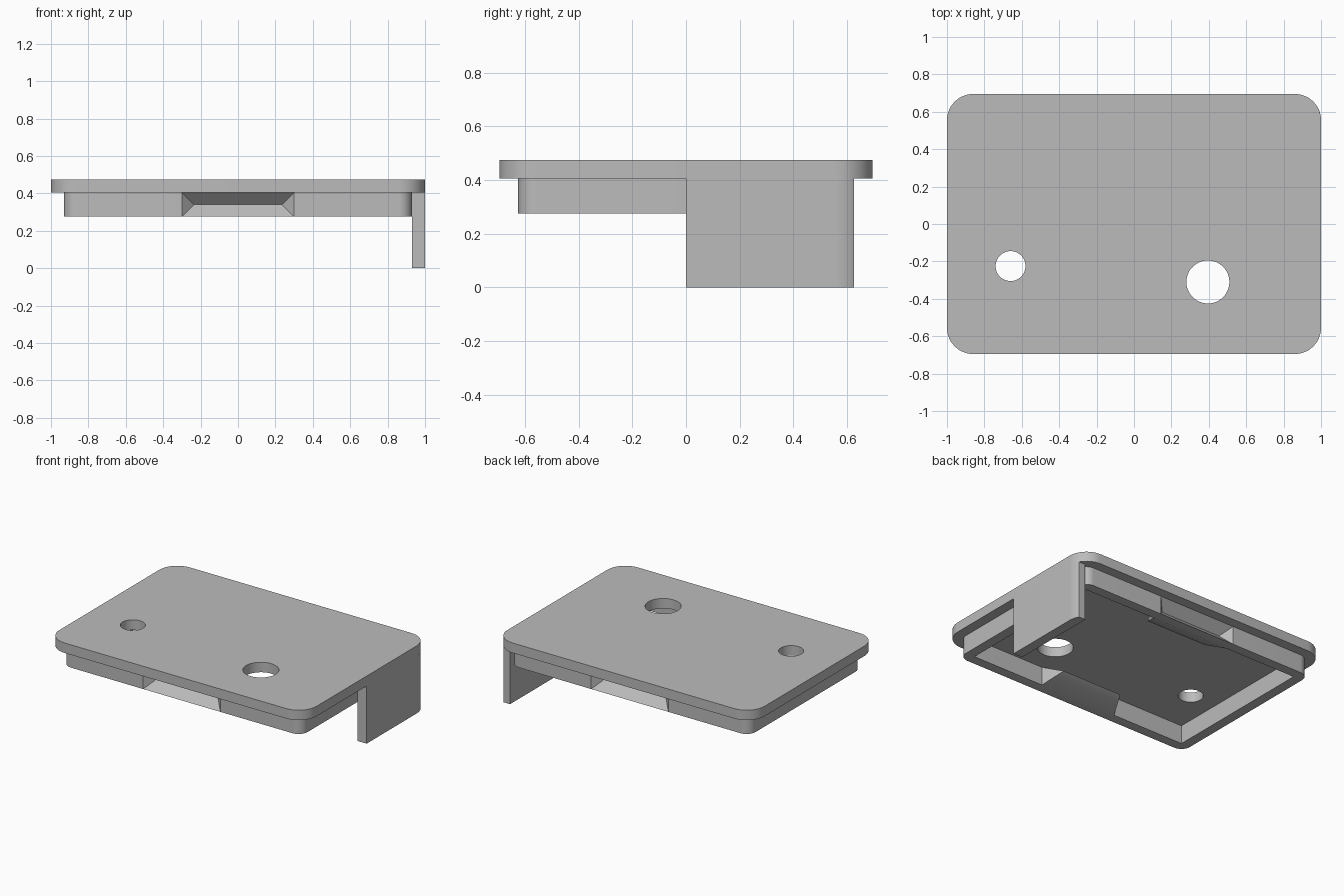
import bpy, bmesh
from math import cos, sin, pi, radians, sqrt

if "Cube" in bpy.data.objects:
    bpy.data.objects.remove(bpy.data.objects["Cube"], do_unlink=True)

grey = bpy.data.materials.new("plain grey")
grey.use_nodes = True
GREY = (0.5, 0.5, 0.5, 1)
grey.diffuse_color = GREY
grey.node_tree.nodes["Principled BSDF"].inputs["Base Color"].default_value = GREY

BOTTOM, UNDER, TOP = 0.275, 0.405, 0.475   # lip foot, plate underside, plate top
HX, HY, R = 1.0, 0.695, 0.14               # plate half sizes and corner radius
LX, LY, WALL = 0.93, 0.625, 0.07           # lip half sizes and wall thickness


def make(name, verts, faces):
    mesh = bpy.data.meshes.new(name)
    mesh.from_pydata(verts, [], faces)
    bm = bmesh.new()
    bm.from_mesh(mesh)
    bmesh.ops.recalc_face_normals(bm, faces=bm.faces)
    bm.to_mesh(mesh)
    bm.free()
    mesh.materials.append(grey)
    obj = bpy.data.objects.new(name, mesh)
    bpy.context.collection.objects.link(obj)
    return obj


def prism(name, outline, z0, z1):
    n = len(outline)
    verts = [(x, y, z) for z in (z0, z1) for x, y in outline]
    sides = [(i, (i + 1) % n, n + (i + 1) % n, n + i) for i in range(n)]
    return make(name, verts, [tuple(range(n)), tuple(range(n, 2 * n))] + sides)


def arc(cx, cy, r, a0, a1, n):
    return [(cx + r * cos(a0 + (a1 - a0) * i / n), cy + r * sin(a0 + (a1 - a0) * i / n))
            for i in range(n + 1)]


def rounded(hx, hy, r):
    pts = []
    for k, (sx, sy) in enumerate([(1, 1), (-1, 1), (-1, -1), (1, -1)]):
        pts += arc(sx * (hx - r), sy * (hy - r), r, k * pi / 2, (k + 1) * pi / 2, 12)
    return pts


def hip(name, side, y, depth):
    # Hipped wedge: rectangular base on the wall, ridge line pointing inwards
    tip, mid = y - depth, (BOTTOM + UNDER) / 2
    verts = [(-.3, y, BOTTOM), (.3, y, BOTTOM), (.3, y, UNDER), (-.3, y, UNDER),
             (-.235, tip, mid), (.235, tip, mid)]
    verts = [(x, side * v, z) for x, v, z in verts]
    return make(name, verts, [(0, 1, 2, 3), (0, 1, 5, 4), (3, 2, 5, 4), (0, 3, 4), (1, 2, 5)])


def boolean(obj, tool, op):
    mod = obj.modifiers.new(op.lower(), 'BOOLEAN')
    mod.operation, mod.object, mod.solver = op, tool, 'EXACT'
    bpy.context.view_layer.objects.active = obj
    bpy.ops.object.modifier_apply(modifier=mod.name)
    bpy.data.objects.remove(tool, do_unlink=True)


# Cover plate with two round holes
plate = prism("cover_plate", rounded(HX, HY, R), UNDER, TOP)
for cx, cy, r in [(-.66, -.225, .08), (.395, -.31, .115)]:
    boolean(plate, prism("hole_cutter", arc(cx, cy, r, 0, 2 * pi, 48)[:-1], .3, .6), 'DIFFERENCE')

# Lip frame, with a snap groove outside and a matching ridge inside
lip = prism("lip_frame", rounded(LX, LY, .07), BOTTOM, UNDER)
ix, iy = LX - WALL, LY - WALL
boolean(lip, prism("inner_cutter", [(-ix, -iy), (ix, -iy), (ix, iy), (-ix, iy)], .2, .5),
        'DIFFERENCE')
for side in (-1, 1):
    boolean(lip, hip("ridge", side, iy, .14), 'UNION')
    boolean(lip, hip("groove_cutter", side, LY, .065), 'DIFFERENCE')

# Hanging side tab, its back corner following the plate outline
end = sqrt(R * R - (LY - HY + R) ** 2)
curve = [p for p in arc(HX - R, HY - R, R, 0, pi / 2, 24) if p[1] < LY - .001]
tab = prism("side_tab", [(LX, 0), (HX, 0)] + curve + [(HX - R + end, LY), (LX, LY)], 0, UNDER)

for obj in (plate, lip, tab):
    bpy.ops.object.select_all(action='DESELECT')
    obj.select_set(True)
    bpy.context.view_layer.objects.active = obj
    bpy.ops.object.shade_smooth_by_angle(angle=radians(30))
